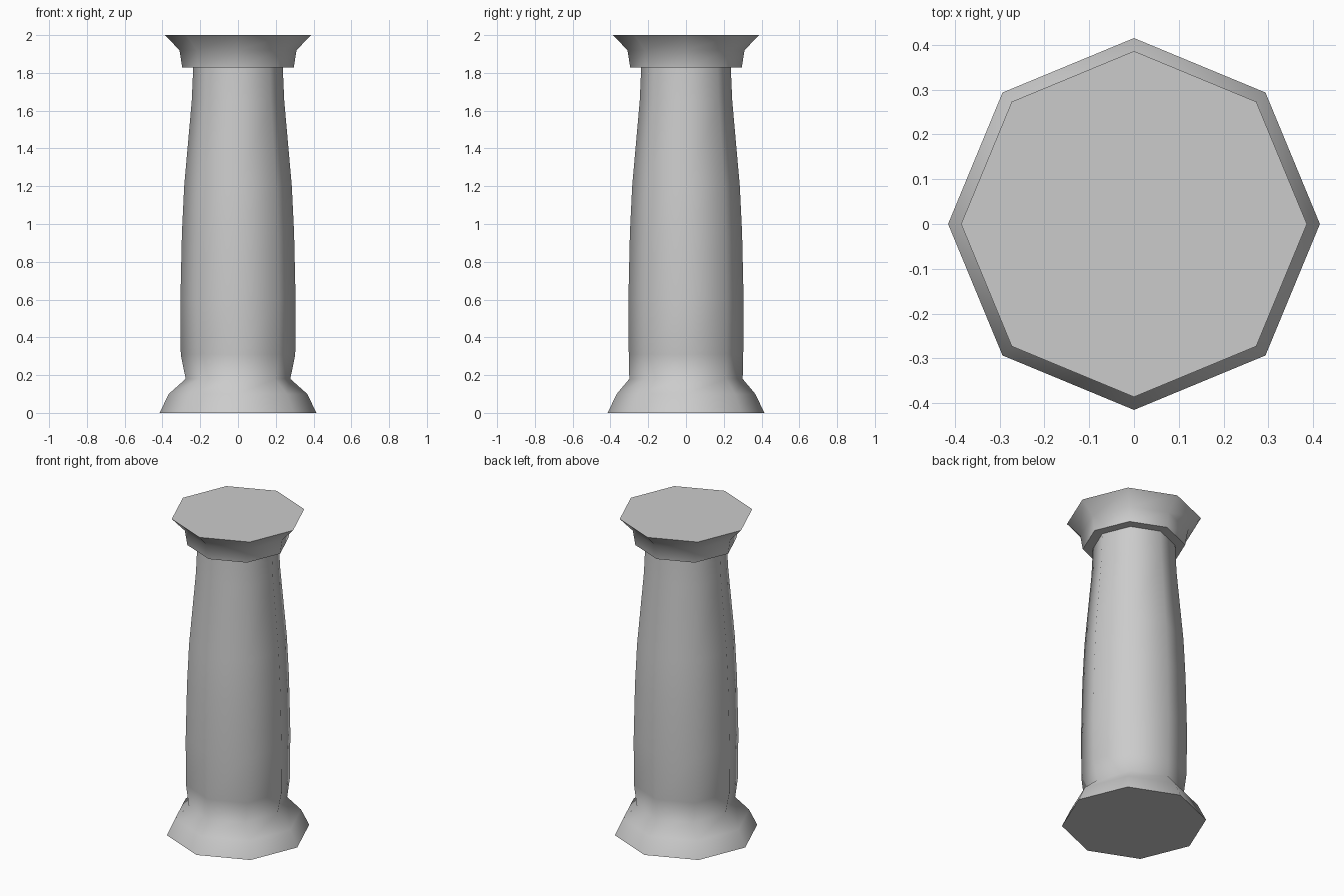
import bpy, bmesh
from math import radians, sin, cos, tau

if "Cube" in bpy.data.objects:
    bpy.data.objects.remove(bpy.data.objects["Cube"])

SIDES = 8


def lathe(name, profile):
    """Eight-sided closed turning; profile rows are (x radius, y radius, z)."""
    bm = bmesh.new()
    rings = [[bm.verts.new((rx * cos(tau * i / SIDES), ry * sin(tau * i / SIDES), z))
              for i in range(SIDES)] for rx, ry, z in profile]
    for low, high in zip(rings, rings[1:]):
        for i in range(SIDES):
            j = (i + 1) % SIDES
            bm.faces.new((low[i], low[j], high[j], high[i]))
    bm.faces.new(rings[0][::-1])
    bm.faces.new(rings[-1])
    mesh = bpy.data.meshes.new(name)
    bm.to_mesh(mesh)
    bm.free()
    obj = bpy.data.objects.new(name, mesh)
    bpy.context.collection.objects.link(obj)
    bpy.ops.object.select_all(action='DESELECT')
    obj.select_set(True)
    bpy.context.view_layer.objects.active = obj
    bpy.ops.object.shade_smooth_by_angle(angle=radians(65))
    return obj


def round_rows(rows):
    return [(r, r, z) for r, z in rows]


# Flared foot flowing into the swelling shaft; the neck is pinched in x
lathe("base_and_shaft",
      round_rows([(0.415, 0), (0.367, 0.10)])
      + [(0.277, 0.30, 0.18)]
      + round_rows([(0.303, 0.31), (0.305, 0.60), (0.297, 0.95), (0.285, 1.20),
                    (0.245, 1.65), (0.237, 1.83)]))

# Flared capital
lathe("capital", round_rows([(0.295, 1.828), (0.31, 1.92), (0.386, 2.0)]))
